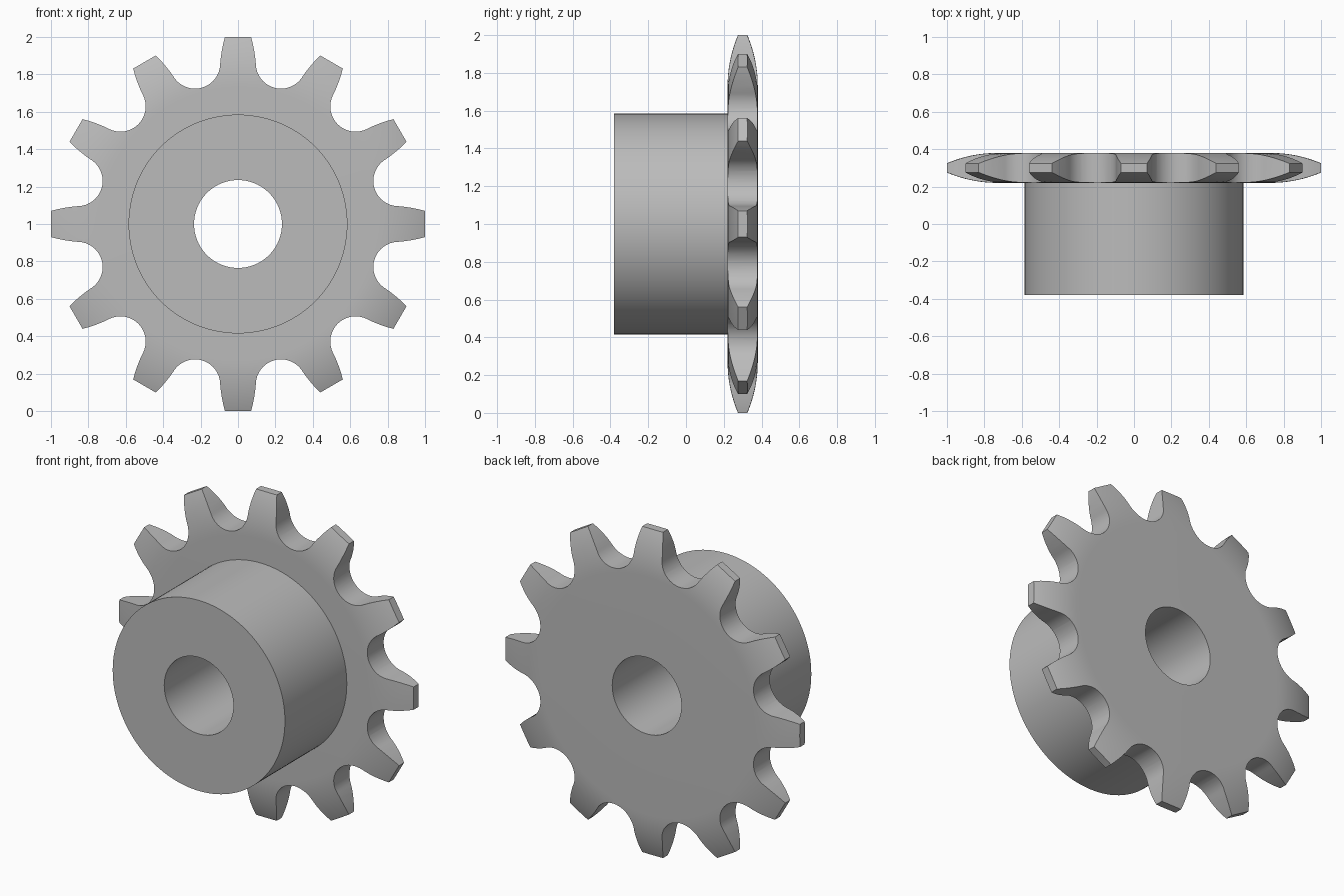
import bpy, bmesh, math

TEETH = 12
BORE, HUB_R = 0.235, 0.585
FRONT, MID, HALF = -0.38, 0.30, 0.08

if "Cube" in bpy.data.objects:
    bpy.data.objects.remove(bpy.data.objects["Cube"])

steel = bpy.data.materials.new("grey steel")
steel.use_nodes = True
grey = (0.5, 0.5, 0.5, 1)
steel.diffuse_color = grey
steel.node_tree.nodes["Principled BSDF"].inputs["Base Color"].default_value = grey


def make_object(name, bm):
    bmesh.ops.recalc_face_normals(bm, faces=bm.faces)
    mesh = bpy.data.meshes.new(name)
    bm.to_mesh(mesh)
    bm.free()
    mesh.materials.append(steel)
    obj = bpy.data.objects.new(name, mesh)
    bpy.context.collection.objects.link(obj)
    return obj


def lathe(name, profile, closed, segments=120):
    """Revolve (radius, y) points around the axle at z = 1."""
    bm = bmesh.new()
    rings = []
    for i in range(segments):
        a = math.tau * i / segments
        rings.append([bm.verts.new((r * math.cos(a), y, 1 + r * math.sin(a)))
                      for r, y in profile])
    count = len(profile)
    for i in range(segments):
        p, q = rings[i - 1], rings[i]
        for j in range(count if closed else count - 1):
            k = (j + 1) % count
            bm.faces.new((p[j], p[k], q[k], q[j]))
    return make_object(name, bm)


def smooth(obj):
    bpy.ops.object.select_all(action='DESELECT')
    obj.select_set(True)
    bpy.context.view_layer.objects.active = obj
    bpy.ops.object.shade_smooth_by_angle(angle=math.radians(30))


# Hub: a tube whose open end meets the toothed plate
hub = lathe("hub", [(BORE, MID - HALF), (BORE, FRONT),
                    (HUB_R, FRONT), (HUB_R, MID - HALF)], False)
smooth(hub)

# Tooth outline: half a tooth from tip to root, mirrored and repeated
flank = [(0.07, 1.0), (0.079, 0.965), (0.086, 0.93), (0.092, 0.89)]
root_r, root_d, pitch = 0.135, 0.889, math.pi / TEETH
cx, cz = root_d * math.sin(pitch), root_d * math.cos(pitch)
steps = 12
for i in range(steps + 1):
    a = math.pi + (math.pi / 2 - pitch) * i / steps
    flank.append((cx + root_r * math.cos(a), cz + root_r * math.sin(a)))
tooth = [(-x, z) for x, z in reversed(flank[:-1])] + flank

bm = bmesh.new()
verts = []
for t in range(TEETH):
    a = math.tau * t / TEETH
    c, s = math.cos(a), math.sin(a)
    verts += [bm.verts.new((x * c + z * s, MID - 0.2, 1 + z * c - x * s))
              for x, z in tooth]
face = bm.faces.new(verts)
ext = bmesh.ops.extrude_face_region(bm, geom=[face])
bmesh.ops.translate(bm, vec=(0, 0.4, 0),
                    verts=[v for v in ext["geom"] if isinstance(v, bmesh.types.BMVert)])
plate = make_object("toothed_plate", bm)

# Plate cross-section: flat web, curved taper toward the tooth tips, bore
start, arc = 0.73, 0.69
side = [(BORE, HALF)]
for i in range(11):
    r = start + 0.29 * i / 10
    side.append((r, HALF - arc + math.sqrt(arc ** 2 - (r - start) ** 2)))
section = [(r, MID + h) for r, h in side] + [(r, MID - h) for r, h in reversed(side)]
cutter = lathe("plate_section_cutter", section, True)
cutter.hide_render = True

mod = plate.modifiers.new("taper", 'BOOLEAN')
mod.operation = 'INTERSECT'
mod.solver = 'EXACT'
mod.object = cutter
bpy.context.view_layer.objects.active = plate
bpy.ops.object.modifier_apply(modifier=mod.name)
bpy.data.objects.remove(cutter)
smooth(plate)
